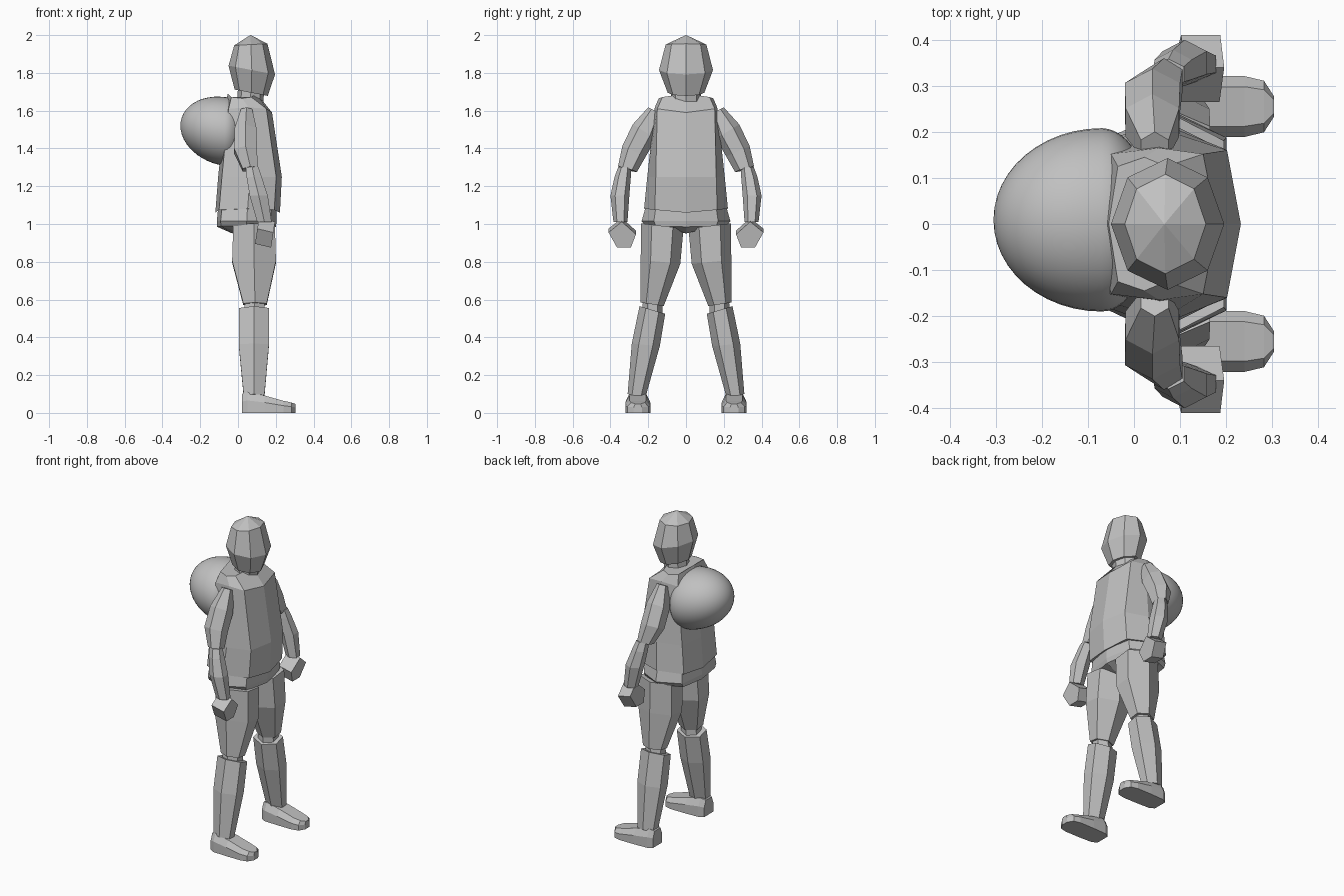
import bpy, bmesh, math
from mathutils import Vector

if "Cube" in bpy.data.objects:
    bpy.data.objects.remove(bpy.data.objects["Cube"])

mat = bpy.data.materials.new("plain grey")
mat.diffuse_color = (0.53, 0.53, 0.53, 1)
mat.use_nodes = True
mat.node_tree.nodes["Principled BSDF"].inputs["Base Color"].default_value = mat.diffuse_color


def finish(name, bm):
    bmesh.ops.recalc_face_normals(bm, faces=bm.faces)
    me = bpy.data.meshes.new(name)
    bm.to_mesh(me)
    bm.free()
    me.materials.append(mat)
    ob = bpy.data.objects.new(name, me)
    bpy.context.collection.objects.link(ob)
    return ob


def loft(name, rings, side=1):
    """Skin closed rings of points, cap both ends; side=-1 mirrors in y."""
    bm = bmesh.new()
    rows = [[bm.verts.new((p[0], p[1] * side, p[2])) for p in r] for r in rings]
    n = len(rows[0])
    for a, b in zip(rows, rows[1:]):
        for i in range(n):
            j = (i + 1) % n
            bm.faces.new((a[i], a[j], b[j], b[i]))
    bm.faces.new(rows[0])
    bm.faces.new(rows[-1])
    return finish(name, bm)


def oval(cx, cy, cz, hx, hy, kx=0, ky=0, n=6):
    """Ring of n points with half sizes hx, hy and slopes kx, ky."""
    sx = hx / math.cos(math.pi / 6) if n == 6 else hx
    pts = []
    for i in range(n):
        a = math.pi / 2 + 2 * math.pi * i / n
        dx, dy = sx * math.cos(a), hy * math.sin(a)
        pts.append((cx + dx, cy + dy, cz + kx * dx + ky * dy))
    return pts


def body_ring(z, xb, xf, hy, wy, zs=0):
    """Eight sided trunk ring, pointed slightly at front and back."""
    m = xb + 0.5 * (xf - xb)
    half = [(xf, 0, z), (xf - .03, wy, z + zs), (m, hy, z + zs * 1.4),
            (xb + .02, wy, z + zs), (xb, 0, z)]
    return half + [(x, -y, h) for x, y, h in half[3:0:-1]]


# Head: tilted octagonal rings with a shallow pointed crown
k = -0.19
loft("head", [oval(.07, 0, 1.695, .088, .097, k, 0, 8),
              oval(.073, 0, 1.815, .123, .143, k, 0, 8),
              oval(.068, 0, 1.95, .088, .108, .05, 0, 8),
              oval(.066, 0, 2.0, .001, .001, 0, 0, 8)])
loft("neck", [oval(.06, 0, 1.60, .07, .08, 0, 0, 8),
              oval(.07, 0, 1.72, .07, .08, 0, 0, 8)])

# Trunk
loft("torso", [body_ring(1.06, -.12, .222, .222, .165, .015),
               body_ring(1.25, -.105, .232, .205, .16),
               body_ring(1.59, -.07, .18, .165, .152, .02),
               body_ring(1.69, -.055, .10, .145, .125, -.018)])
loft("pelvis", [body_ring(.95, -.03, .14, .06, .03, .01),
                body_ring(.985, -.11, .20, .21, .16, .004),
                body_ring(1.015, -.112, .205, .235, .17),
                body_ring(1.085, -.105, .205, .215, .16)])

# Egg-shaped pack on the back
bm = bmesh.new()
bmesh.ops.create_uvsphere(bm, u_segments=40, v_segments=24, radius=1)
for v in bm.verts:
    x, y, z = v.co.z, v.co.y, v.co.x
    v.co = Vector((-.07 + x * (.235 if x < 0 else .11), .009 + y * .199,
                   1.49 + z * .182 - min(x, 0) * .03))
for f in bm.faces:
    f.smooth = True
finish("back_pack", bm)

for s, tag in ((1, "left"), (-1, "right")):
    # Arm
    loft(tag + "_upper_arm", [oval(.045, .165, 1.60, .03, .035, 0, .5),
                              oval(.04, .22, 1.49, .058, .062, 0, .6),
                              oval(.04, .275, 1.385, .06, .062, 0, .45),
                              oval(.065, .31, 1.29, .04, .05, .1, .3)], s)
    loft(tag + "_forearm", [oval(.075, .325, 1.30, .033, .033, 0, .1),
                            oval(.085, .335, 1.25, .04, .043),
                            oval(.11, .35, 1.15, .048, .05),
                            oval(.14, .347, 1.01, .038, .037)], s)
    # Hand: five sided prism running front to back
    hand = [(.41, .965), (.34, 1.022), (.265, .955), (.292, .885), (.365, .885)]
    loft(tag + "_hand", [[(.10 - (z - .95) * -.15, y, z + .01) for y, z in hand],
                         [(.185 + (z - .95) * .15, y, z - .01) for y, z in hand]], s)
    # Leg
    loft(tag + "_thigh", [oval(.085, .125, .99, .11, .112, 0, .12),
                          oval(.085, .135, .80, .116, .105, 0, .1),
                          oval(.09, .18, .575, .062, .062, 0, .15)], s)
    loft(tag + "_knee", [oval(.09, .175, .60, .05, .05, 0, .2),
                         oval(.085, .18, .52, .055, .055, 0, .2)], s)
    loft(tag + "_shin", [oval(.085, .178, .545, .08, .068, 0, .3),
                         oval(.084, .213, .36, .08, .074, 0, .1),
                         oval(.085, .262, .09, .055, .047, 0, .2)], s)
    # Foot: stations from heel to toe (x, half width, height)
    foot = []
    for x, w, h in ((.02, .045, .10), (.05, .062, .11), (.14, .066, .092),
                    (.24, .066, .064), (.282, .056, .055), (.304, .022, .048)):
        c = .255
        foot.append([(x, c - w, 0), (x, c + w, 0), (x, c + w, h * .6),
                     (x, c + w * .65, h), (x, c - w * .65, h), (x, c - w, h * .6)])
    loft(tag + "_foot", foot, s)
